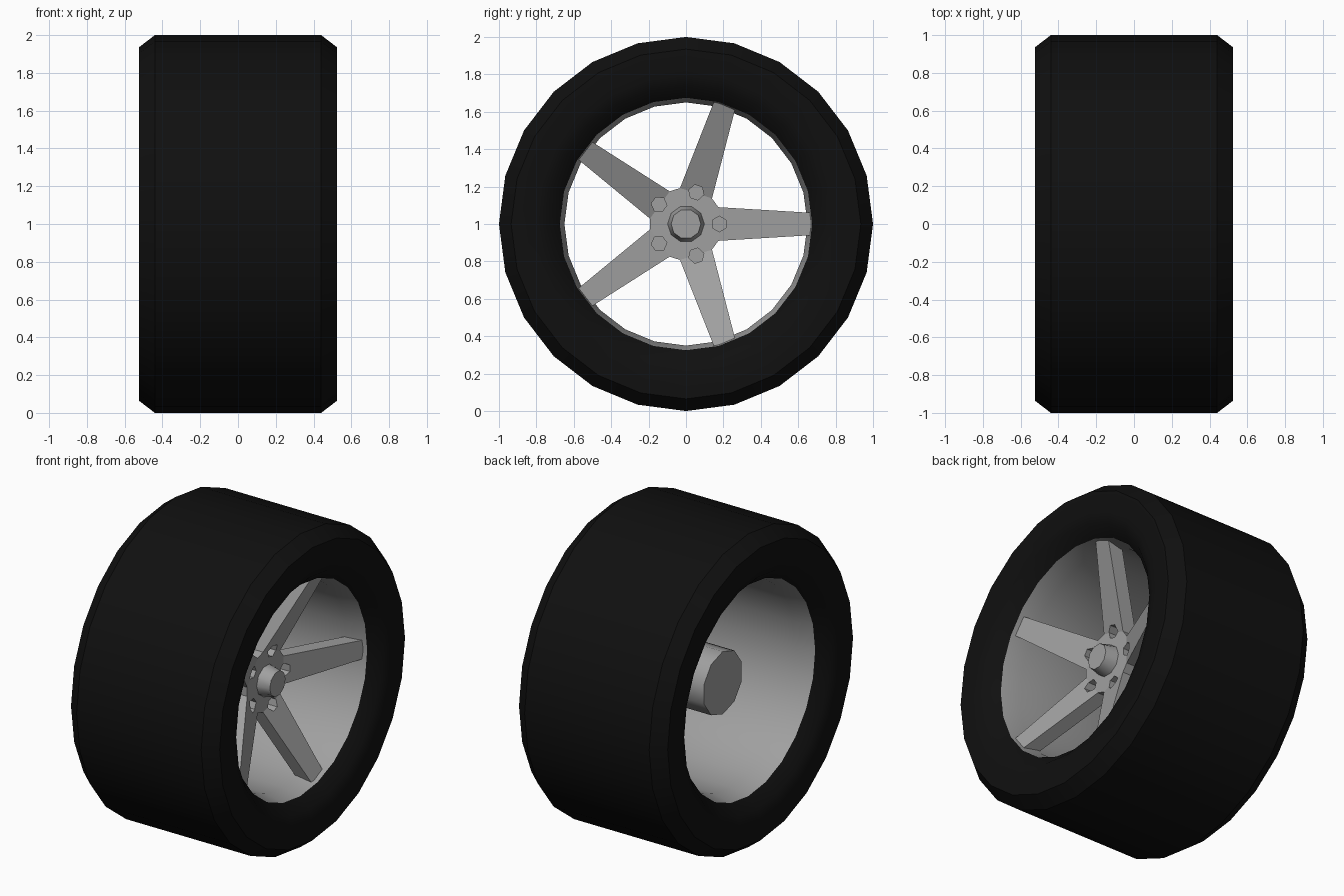
import bpy, bmesh, math
from mathutils import Matrix

AXLE_Z = 1.0

cube = bpy.data.objects.get("Cube")
if cube:
    bpy.data.objects.remove(cube, do_unlink=True)


def make_material(name, value):
    mat = bpy.data.materials.new(name)
    mat.use_nodes = True
    colour = (value, value, value, 1)
    mat.diffuse_color = colour
    mat.node_tree.nodes["Principled BSDF"].inputs["Base Color"].default_value = colour
    return mat


rubber = make_material("black rubber", 0.005)
metal = make_material("grey metal", 0.35)


def finish(bm, name, mat, smooth_angle=None):
    bmesh.ops.recalc_face_normals(bm, faces=bm.faces)
    mesh = bpy.data.meshes.new(name)
    bm.to_mesh(mesh)
    bm.free()
    mesh.materials.append(mat)
    obj = bpy.data.objects.new(name, mesh)
    obj.location.z = AXLE_Z
    bpy.context.collection.objects.link(obj)
    bpy.ops.object.select_all(action='DESELECT')
    obj.select_set(True)
    bpy.context.view_layer.objects.active = obj
    if smooth_angle:
        bpy.ops.object.shade_smooth_by_angle(angle=math.radians(smooth_angle))
    return obj


def point(x, r, angle):
    return (x, r * math.cos(angle), r * math.sin(angle))


def lathe(name, profile, sides, mat, closed, smooth_angle, offset=0.0):
    """Turn an (x, radius) profile about the axle; open profiles get end caps."""
    bm = bmesh.new()
    rings = [[bm.verts.new(point(x, r, offset + math.tau * i / sides))
              for i in range(sides)] for x, r in profile]
    pairs = list(zip(rings, rings[1:]))
    if closed:
        pairs.append((rings[-1], rings[0]))
    else:
        bm.faces.new(rings[0])
        bm.faces.new(rings[-1])
    for a, b in pairs:
        for i in range(sides):
            j = (i + 1) % sides
            bm.faces.new((a[i], a[j], b[j], b[i]))
    return finish(bm, name, mat, smooth_angle)


def mirrored(half):
    return half + [(-x, r) for x, r in reversed(half)]


# Tyre: flat tread, chamfered shoulders, sidewalls rolling in to the rim
lathe("tyre", mirrored([(0.44, 0.675), (0.505, 0.74), (0.525, 0.8),
                        (0.525, 0.935), (0.44, 1.0)]), 24, rubber, True, 32)

# Rim barrel with flared lips
lathe("rim", mirrored([(0.44, 0.69), (0.44, 0.675), (0.32, 0.65)]),
      24, metal, True, 32)

# Axle hub behind the spokes, and the tapered centre cap
lathe("axle_hub", [(-0.26, 0.2), (0.13, 0.2)], 10, metal, False, 40, math.pi / 10)
lathe("centre_cap", [(0.17, 0.105), (0.28, 0.08)], 10, metal, False, 40)


# Five dished spokes growing from a central plate
def build_spokes():
    bm = bmesh.new()
    thickness = 0.1
    layers = []
    for depth in (0, thickness):
        roots, tips = [], []
        for k in range(5):
            turn = Matrix.Rotation(math.tau * k / 5, 3, 'X')
            for side in (-1, 1):
                for store, x, y, half in ((roots, 0.2, 0.173, 0.09),
                                          (tips, 0.415, 0.668, 0.06)):
                    v = bm.verts.new((x - depth, y, side * half))
                    v.co = turn @ v.co
                    store.append(v)
        bm.faces.new(roots)
        for a in range(0, 10, 2):
            bm.faces.new((roots[a], tips[a], tips[a + 1], roots[a + 1]))
        layers.append((roots, tips))
    (fr, ft), (br, bt) = layers
    for a in range(0, 10, 2):
        b, c = a + 1, (a + 2) % 10
        bm.faces.new((fr[a], br[a], bt[a], ft[a]))
        bm.faces.new((fr[b], ft[b], bt[b], br[b]))
        bm.faces.new((ft[a], bt[a], bt[b], ft[b]))
        bm.faces.new((fr[b], br[b], br[c], fr[c]))
    return finish(bm, "spokes", metal)


spokes = build_spokes()

# Hexagonal bolt pockets cut into the plate
bm = bmesh.new()
for k in range(5):
    place = (Matrix.Rotation(math.tau * k / 5, 4, 'X')
             @ Matrix.Translation((0.24, 0.178, 0))
             @ Matrix.Rotation(math.pi / 2, 4, 'Y')
             @ Matrix.Rotation(math.pi / 2, 4, 'Z'))
    bmesh.ops.create_cone(bm, cap_ends=True, segments=6, radius1=0.042,
                          radius2=0.042, depth=0.2, matrix=place)
cutter = finish(bm, "bolt_pocket_cutter", metal)
cutter.hide_render = True

cut = spokes.modifiers.new("bolt pockets", 'BOOLEAN')
cut.operation = 'DIFFERENCE'
cut.solver = 'EXACT'
cut.object = cutter
bpy.ops.object.select_all(action='DESELECT')
spokes.select_set(True)
bpy.context.view_layer.objects.active = spokes
bpy.ops.object.modifier_apply(modifier=cut.name)
bpy.data.objects.remove(cutter, do_unlink=True)
